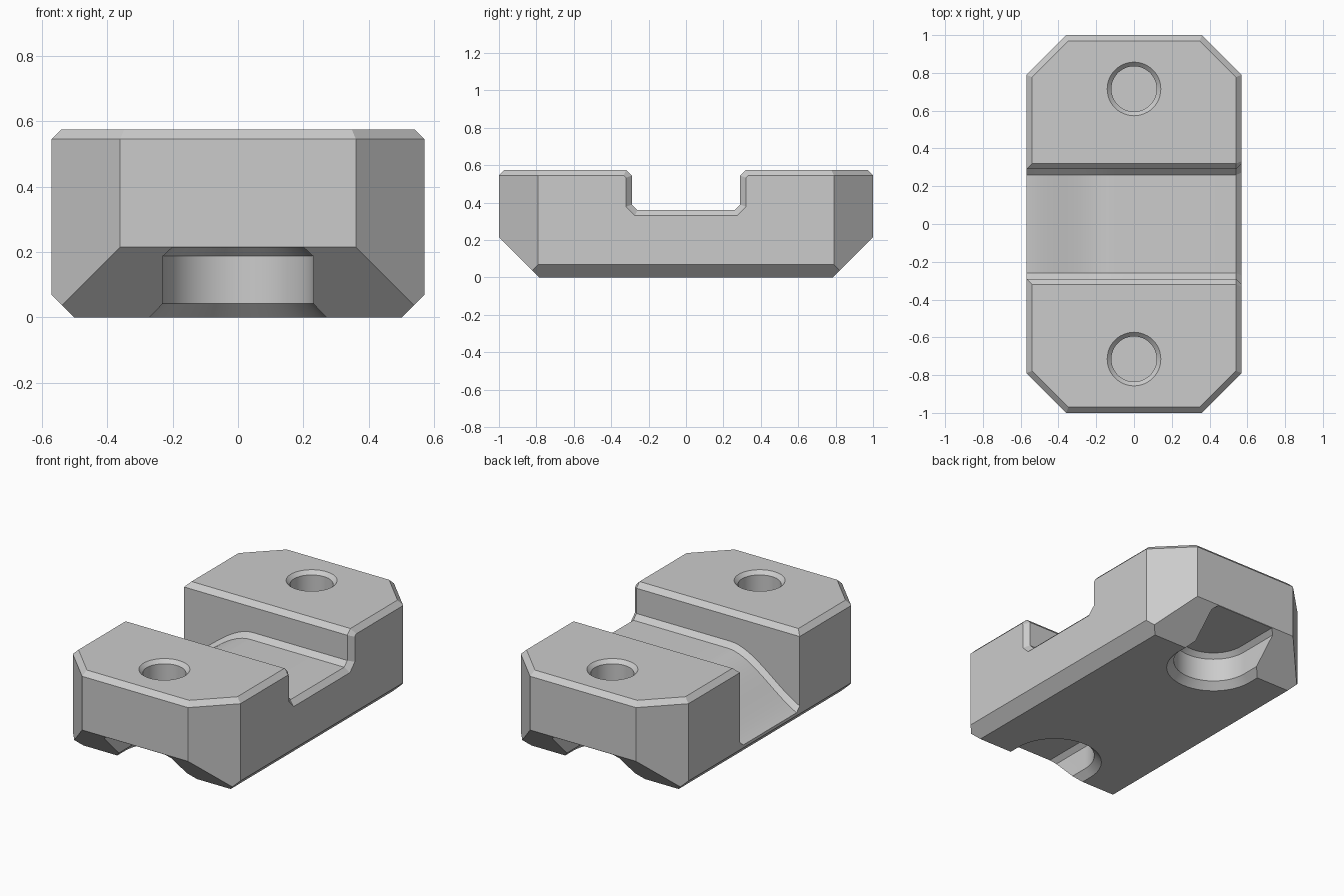
import bpy, bmesh, math
from mathutils import Vector

if "Cube" in bpy.data.objects:
    bpy.data.objects.remove(bpy.data.objects["Cube"], do_unlink=True)

HALF_X, HALF_Y, TOP = 0.57, 1.0, 0.575
BEVEL = 0.03
HOLE_Y = 0.715

grey = bpy.data.materials.new("plain_grey")
grey.use_nodes = True
grey.diffuse_color = (0.6, 0.6, 0.6, 1)
grey.node_tree.nodes["Principled BSDF"].inputs["Base Color"].default_value = (0.6, 0.6, 0.6, 1)


def make_object(name, bm):
    bmesh.ops.recalc_face_normals(bm, faces=bm.faces)
    mesh = bpy.data.meshes.new(name)
    bm.to_mesh(mesh)
    bm.free()
    mesh.materials.append(grey)
    obj = bpy.data.objects.new(name, mesh)
    bpy.context.collection.objects.link(obj)
    return obj


def loft(name, rings):
    """Closed solid through a stack of rings with equal point counts."""
    bm = bmesh.new()
    loops = [[bm.verts.new(p) for p in ring] for ring in rings]
    n = len(loops[0])
    for a, b in zip(loops, loops[1:]):
        for i in range(n):
            j = (i + 1) % n
            bm.faces.new((a[i], a[j], b[j], b[i]))
    bm.faces.new(loops[0])
    bm.faces.new(loops[-1])
    return make_object(name, bm)


# Body: a block trimmed by chamfer planes
bm = bmesh.new()
bmesh.ops.create_cube(bm, size=1)
bmesh.ops.scale(bm, vec=(2 * HALF_X, 2 * HALF_Y, TOP), verts=bm.verts)
bmesh.ops.translate(bm, vec=(0, 0, TOP / 2), verts=bm.verts)


def trim(point, normal):
    bmesh.ops.bisect_plane(bm, geom=bm.verts[:] + bm.edges[:] + bm.faces[:], dist=1e-6,
                           plane_co=Vector(point), plane_no=Vector(normal), clear_outer=True)
    bmesh.ops.holes_fill(bm, edges=[e for e in bm.edges if e.is_boundary], sides=0)


rim = TOP - BEVEL
diagonal = math.sqrt(0.5)
for s in (-1, 1):
    for t in (-1, 1):
        trim((s * 0.36, t * HALF_Y, 0), (s, t, 0))
for s in (-1, 1):
    trim((0, s * HALF_Y, 0.215), (0, s, -1))
    trim((s * HALF_X, 0, 0.07), (s, 0, -1))
    trim((0, s * HALF_Y, rim), (0, s, 1))
    trim((s * HALF_X, 0, rim), (s, 0, 1))
    for t in (-1, 1):
        trim((s * 0.36, t * HALF_Y, rim), (s * diagonal, t * diagonal, 1))
body = make_object("clamp_body", bm)


# Cross channel: chamfered section swept along x, dipping toward one side
def floor_height(x):
    t = min(max((-0.1 - x) / 0.58, 0), 1)
    return 0.36 - 0.3 * t * t * (3 - 2 * t)


def channel_section(x, grow):
    z, k = floor_height(x), 0.414 * grow
    half = [(0.26 + k, z - grow), (0.29 + grow, z + BEVEL - k),
            (0.29 + grow, rim - k), (0.39 + grow, rim + 0.1 - k)]
    return [(x, y, h) for y, h in half] + [(x, -y, h) for y, h in reversed(half)]


dip = [channel_section(-0.65 + 0.025 * i, 0) for i in range(23)]
flare = [channel_section(HALF_X - BEVEL, 0), channel_section(HALF_X + BEVEL, 2 * BEVEL)]
cutters = [loft("channel_cutter", dip + flare)]


# Underside slots, open at each end, and blind screw holes from above
def slot_ring(side, r, z):
    arc = [math.pi * i / 32 for i in range(33)]
    points = [(r * math.cos(a), HOLE_Y - r * math.sin(a)) for a in arc]
    points += [(-r, 1.2), (r, 1.2)]
    return [(x, side * y, z) for x, y in points]


def hole_ring(side, r, z):
    turn = [math.tau * i / 48 for i in range(48)]
    return [(r * math.cos(a), side * HOLE_Y + r * math.sin(a), z) for a in turn]


for side in (-1, 1):
    cutters.append(loft("slot_cutter", [slot_ring(side, r, z) for r, z in
                   ((0.31, -0.04), (0.23, 0.042), (0.23, 0.187), (0.202, 0.213))]))
    cutters.append(loft("hole_cutter", [hole_ring(side, r, z) for r, z in
                   ((0.12, 0.235), (0.12, 0.553), (0.164, 0.597))]))

bpy.ops.object.select_all(action="DESELECT")
bpy.context.view_layer.objects.active = body
body.select_set(True)
for cutter in cutters:
    mod = body.modifiers.new(cutter.name, "BOOLEAN")
    mod.operation = "DIFFERENCE"
    mod.solver = "EXACT"
    mod.object = cutter
    bpy.ops.object.modifier_apply(modifier=mod.name)
    bpy.data.objects.remove(cutter, do_unlink=True)

bpy.ops.object.shade_smooth_by_angle(angle=math.radians(25))
